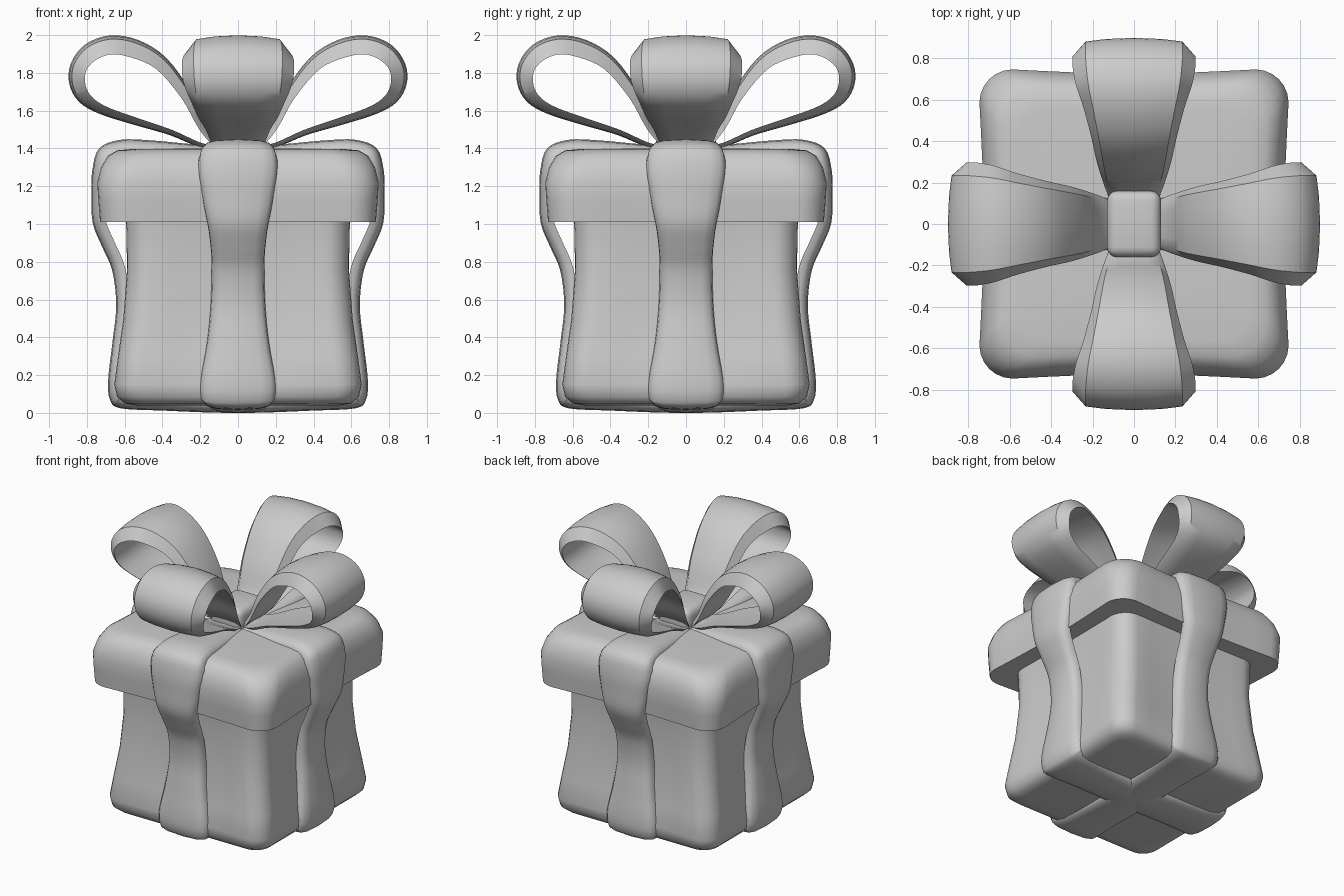
import bpy, bmesh, math
from mathutils import Vector, Matrix

if "Cube" in bpy.data.objects:
    bpy.data.objects.remove(bpy.data.objects["Cube"])

grey = bpy.data.materials.new("soft grey")
grey.use_nodes = True
grey.diffuse_color = (0.6, 0.6, 0.6, 1)
grey.node_tree.nodes["Principled BSDF"].inputs["Base Color"].default_value = (0.6, 0.6, 0.6, 1)


def finish(bm, name, angle=40):
    bmesh.ops.recalc_face_normals(bm, faces=bm.faces)
    mesh = bpy.data.meshes.new(name)
    bm.to_mesh(mesh)
    bm.free()
    obj = bpy.data.objects.new(name, mesh)
    bpy.context.collection.objects.link(obj)
    mesh.materials.append(grey)
    bpy.ops.object.select_all(action='DESELECT')
    obj.select_set(True)
    bpy.context.view_layer.objects.active = obj
    bpy.ops.object.shade_smooth_by_angle(angle=math.radians(angle))
    return obj


def loft(bm, rings):
    """Join closed rings of points into a capped skin."""
    loops = [[bm.verts.new(p) for p in ring] for ring in rings]
    for a, b in zip(loops, loops[1:]):
        for i in range(len(a)):
            j = (i + 1) % len(a)
            bm.faces.new((a[i], a[j], b[j], b[i]))
    bm.faces.new(loops[0])
    bm.faces.new(loops[-1])


def square_ring(z, half, radius, pinch):
    """Rounded square whose sides curve in slightly at the middle."""
    pts = []
    flat = half - radius
    for k in range(4):
        turn = Matrix.Rotation(k * math.pi / 2, 3, 'Z')
        quarter = []
        for i in range(7):
            a = math.radians(15 * i)
            quarter.append((flat + radius * math.cos(a), flat + radius * math.sin(a)))
        for i in range(1, 8):
            s = 1 - i / 4
            quarter.append((flat * s, half - pinch * math.cos(s * math.pi / 2)))
        pts += [turn @ Vector((x, y, z)) for x, y in quarter]
    return pts


def smooth_path(points, steps=4):
    """Catmull-Rom curve through (radius, height, half width, thickness)."""
    pts = [Vector(p) for p in points]
    pts = [2 * pts[0] - pts[1]] + pts + [2 * pts[-1] - pts[-2]]
    out = []
    for a, b, c, d in zip(pts, pts[1:], pts[2:], pts[3:]):
        for i in range(steps):
            t = i / steps
            out.append(0.5 * (2 * b + (c - a) * t + (2 * a - 5 * b + 4 * c - d) * t * t
                              + (3 * b - a - 3 * c + d) * t ** 3))
    return out + [pts[-2]]


def ribbon(name, points, section, turn):
    """Sweep a (width share, depth share) section along a path in one arm."""
    path = smooth_path(points)
    rot = Matrix.Rotation(turn, 3, 'Z')
    rings = []
    for i, p in enumerate(path):
        d = path[min(i + 1, len(path) - 1)] - path[max(i - 1, 0)]
        n = Vector((-d[1], d[0])).normalized()
        rings.append([rot @ Vector((p[0] - n.x * v * p[3], u * p[2], p[1] - n.y * v * p[3]))
                      for u, v in section])
    bm = bmesh.new()
    loft(bm, rings)
    return finish(bm, name)


# Box body with a drawn-in waist
bm = bmesh.new()
loft(bm, [square_ring(z, h, r, p) for z, h, r, p in [
    (0.04, 0.54, 0.10, 0), (0.05, 0.60, 0.11, 0), (0.085, 0.64, 0.12, 0.01),
    (0.15, 0.655, 0.13, 0.02), (0.3, 0.635, 0.13, 0.03), (0.5, 0.607, 0.13, 0.03),
    (0.75, 0.588, 0.13, 0.02), (0.95, 0.59, 0.13, 0.01), (1.1, 0.6, 0.13, 0)]])
finish(bm, "box_body", 50)

# Lid with a flat underside and a soft top edge
bm = bmesh.new()
loft(bm, [square_ring(z, h, r, p) for z, h, r, p in [
    (1.01, 0.5, 0.13, 0), (1.01, 0.73, 0.14, 0.02), (1.12, 0.739, 0.15, 0.02),
    (1.22, 0.745, 0.16, 0.02), (1.3, 0.725, 0.17, 0.02), (1.36, 0.69, 0.18, 0.02),
    (1.39, 0.64, 0.18, 0.01), (1.397, 0.56, 0.17, 0), (1.4, 0.3, 0.1, 0)]])
finish(bm, "lid", 50)

# Ribbon bands and bow loops, one of each per side
band_path = [
    (0, 1.42, 0.13, 0.06), (0.2, 1.42, 0.15, 0.06), (0.45, 1.442, 0.18, 0.07),
    (0.62, 1.446, 0.195, 0.07), (0.735, 1.40, 0.205, 0.07), (0.772, 1.28, 0.21, 0.07),
    (0.776, 1.14, 0.19, 0.07), (0.768, 1.0, 0.165, 0.07), (0.715, 0.87, 0.147, 0.07),
    (0.665, 0.75, 0.14, 0.07), (0.645, 0.57, 0.145, 0.07), (0.664, 0.38, 0.165, 0.07),
    (0.687, 0.18, 0.2, 0.07), (0.678, 0.07, 0.2, 0.07), (0.62, 0.024, 0.19, 0.06),
    (0.39, 0.012, 0.17, 0.06), (0.15, 0.002, 0.16, 0.06), (0, 0, 0.16, 0.06)]
band_section = [(-1, 1), (-0.97, 0.6), (-0.86, 0.27), (-0.6, 0.08), (0, 0),
                (0.6, 0.08), (0.86, 0.27), (0.97, 0.6), (1, 1)]
loop_path = [
    (0.08, 1.40, 0.11, 0.03), (0.17, 1.52, 0.15, 0.04), (0.25, 1.70, 0.18, 0.06),
    (0.38, 1.88, 0.21, 0.08), (0.53, 1.975, 0.245, 0.1), (0.68, 1.998, 0.28, 0.1),
    (0.81, 1.95, 0.295, 0.1), (0.885, 1.85, 0.297, 0.09), (0.893, 1.74, 0.29, 0.085),
    (0.84, 1.645, 0.27, 0.07), (0.73, 1.582, 0.24, 0.05), (0.55, 1.525, 0.21, 0.04),
    (0.36, 1.47, 0.17, 0.03), (0.2, 1.405, 0.14, 0.025), (0.08, 1.39, 0.11, 0.02)]
loop_section = [(-1, 1), (-0.79, 0.2), (-0.45, 0.06), (0, 0), (0.45, 0.06), (0.79, 0.2),
                (1, 1), (0.5, 0.85), (0, 0.8), (-0.5, 0.85)]
for k, side in enumerate(["left", "back", "right", "front"]):
    ribbon("ribbon_band_" + side, band_path, band_section, k * math.pi / 2)
    ribbon("bow_loop_" + side, loop_path, loop_section, k * math.pi / 2)

# Knot in the middle of the bow
bm = bmesh.new()
bmesh.ops.create_cube(bm, size=1, matrix=Matrix.LocRotScale(
    Vector((0, 0, 1.45)), None, Vector((0.26, 0.32, 0.18))))
bmesh.ops.bevel(bm, geom=bm.edges[:], offset=0.05, segments=4, profile=0.5, affect='EDGES')
finish(bm, "bow_knot", 60)
